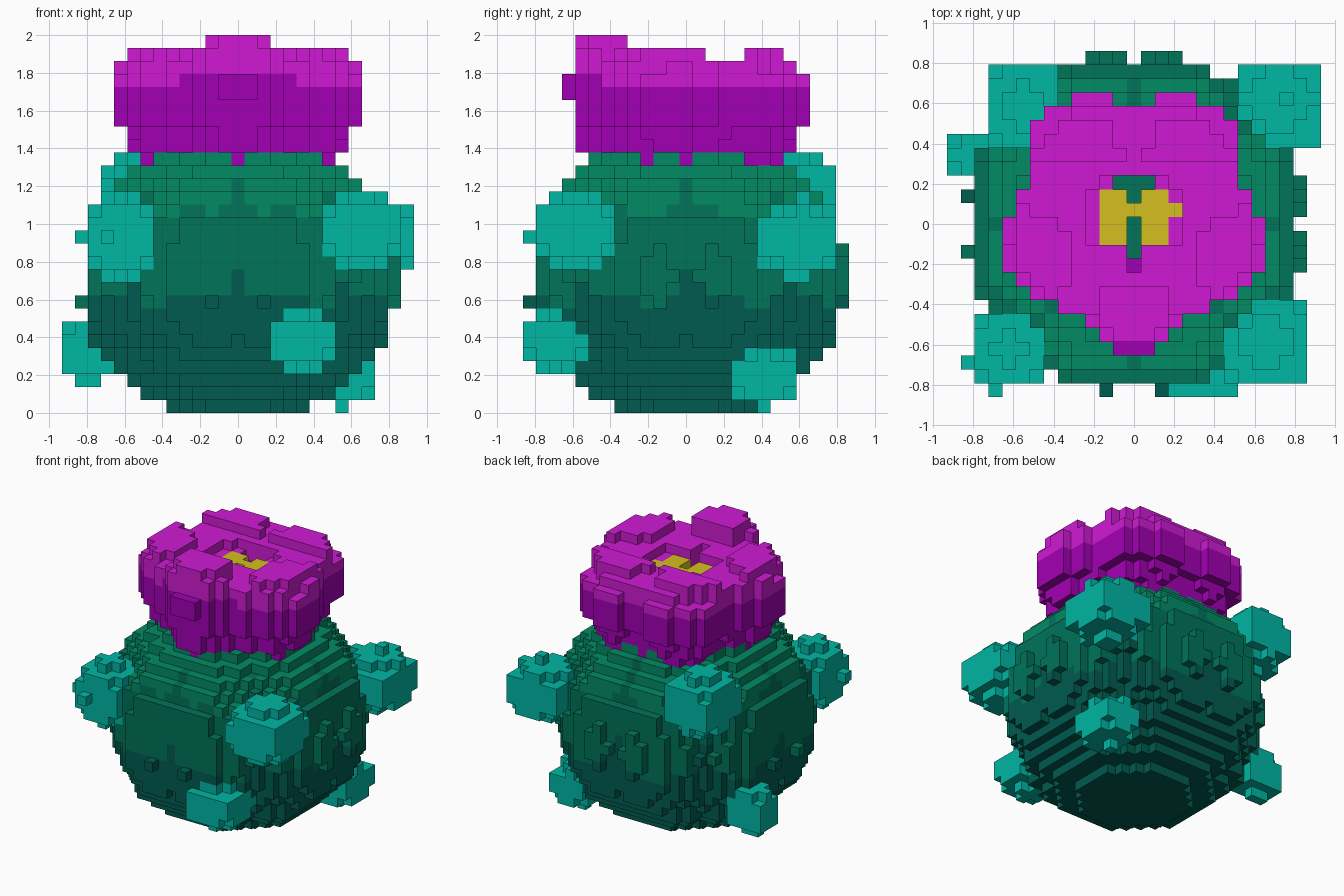
import bpy
import bmesh
from math import atan2, hypot, sin, cos, pi, radians
from mathutils import Vector

cube = bpy.data.objects.get("Cube")
if cube:
    bpy.data.objects.remove(cube, do_unlink=True)

V = 2 / 29  # edge length of one block


def linear(c):
    c /= 255
    return c / 12.92 if c <= 0.04045 else ((c + 0.055) / 1.055) ** 2.4


def material(name, *rgb):
    m = bpy.data.materials.new(name)
    col = tuple(linear(c) for c in rgb) + (1,)
    m.diffuse_color = col
    m.use_nodes = True
    node = next(n for n in m.node_tree.nodes if n.type == "BSDF_PRINCIPLED")
    node.inputs["Base Color"].default_value = col
    return m


deep_green = material("deep_green", 0, 91, 80)
mid_green = material("mid_green", 0, 115, 90)
light_green = material("light_green", 2, 139, 101)
teal = material("teal", 0, 183, 164)
magenta = material("magenta", 208, 26, 212)
purple = material("purple", 162, 0, 179)
yellow = material("yellow", 212, 192, 31)

# Block grid: x and y indices are centred, k counts layers upwards
GRID = [(i, j, k) for i in range(-14, 15) for j in range(-14, 15) for k in range(29)]


def centre(c):
    return Vector((c[0], c[1], c[2] + 0.5)) * V


# Body: stacked layers of a plump ball with shallow vertical ribs
LAYERS = [5.5, 7.5, 8.6, 10, 10.6, 11.2, 11.5, 11.8, 12.06, 12.12, 12.2, 12.12,
          12.06, 11.7, 11.4, 11, 10.4, 9.5, 8.5, 7.1]


def rib(i, j):
    return abs(sin(4 * atan2(j, i)))


def in_body(c):
    i, j, k = c
    if k >= len(LAYERS) or min(i, j) < -11 and k != 8:
        return False
    return hypot(i, j) <= LAYERS[k] + 0.7 * (rib(i, j) - 0.45)


# Spines: stubby wedges that thin out towards their corners
# (centre, half width, half height)
SPINES = {
    "spine_upper_front_left": ((0.67, -0.60, 0.97), 0.19, 0.24),
    "spine_upper_back_left": ((0.73, 0.60, 0.92), 0.19, 0.24),
    "spine_upper_back_right": ((-0.54, 0.60, 1.16), 0.19, 0.25),
    "spine_upper_front_right": ((-0.615, -0.615, 0.935), 0.18, 0.25),
    "spine_lower_front": ((0.34, -0.69, 0.38), 0.145, 0.20),
    "spine_lower_right": ((-0.79, 0.345, 0.32), 0.13, 0.18),
    "spine_lower_back_left": ((0.57, 0.41, 0.20), 0.145, 0.18),
    "spine_tip_front": ((-0.69, -0.83, 0.93), 0.04, 0.05),
    "spine_tip_right": ((-0.83, -0.69, 0.93), 0.04, 0.05),
}


def in_spine(c, mid, half, height):
    d = centre(c) - Vector(mid)
    x, y, z = abs(d.x) / half, abs(d.y) / half, abs(d.z) / height
    return max(x, y) < 1 and z + 0.34 * (x + y) < 1


# Flower: five lobes, the front one tallest, around a sunken core
PROFILE = {19: 0.8, 20: 0.88, 21: 0.9, 27: 0.93, 28: 0.9}


def lobe(i, j):
    return cos(5 * (atan2(j, i) + pi / 2))


def flower_top(i, j):
    r = hypot(i, j)
    if -3 < i < 3 and -9 < j < -4:
        return 29
    if i == 0 and j == -3:
        return 24
    if r < 4:
        return 27 if j < -1 else 26
    if r > 9.2 or j < -8:
        return 26
    petal = lobe(i, j) > -0.6 and (j < 2 or 4 < j < 8)
    return 28 if petal and r > 5 else 27


def in_slot(c):
    i, j, k = c
    return k > 19 and (i == 0 and j in (-2, -1, 0, 2, 3) or abs(i) == 1 and j == 3)


def in_core(c):
    i, j, k = c
    patch = -2 < j < 3 and abs(i) < 3 or (i, j) == (3, 1)
    return patch and 19 < k < 26 and not in_slot(c)


def in_flower(c):
    i, j, k = c
    if not 19 <= k < flower_top(i, j) or in_slot(c) or j < -8 and k < 24:
        return False
    edge = 9.1 + 0.8 * lobe(i, j) + 0.5 * sin(atan2(j, i))
    return hypot(i, j) <= edge * PROFILE.get(k, 1)


# Share the blocks out between the parts, spines first
parts = {}
taken = set()


def claim(name, test):
    cells = {c for c in GRID if c not in taken and test(c)}
    taken.update(cells)
    parts[name] = cells


for name, shape in SPINES.items():
    claim(name, lambda c: in_spine(c, *shape))
claim("cactus_body", in_body)
claim("flower_core", in_core)
claim("flower_petals", in_flower)


# Colour rules
def body_colour(c):
    i, j, k = c
    if hypot(i, j) < 4 and k > 17:
        return 1
    groove = max(0, 1 - 2 * rib(i, j))
    h = (k + 0.5) * V - 0.2 * groove - 0.03 * sin(9 * atan2(j, i))
    return 0 if h < 0.59 else 1 if h < 1.05 else 2


def petal_colour(c):
    i, j, k = c
    rim = 26 if abs(i) < 5 and j < -4 else 25
    return 0 if k >= rim else 1


def plain(c):
    return 0


# Corner offsets of the six sides of a block
SIDES = []
for axis in range(3):
    for s in (-1, 1):
        n, u = Vector((0, 0, 0)), Vector((0, 0, 0))
        n[axis] = s
        u[(axis + 1) % 3] = 1
        w = n.cross(u)
        SIDES.append((n, [n + u + w, n - u + w, n - u - w, n + u - w]))


def build(name, mats, rule):
    bm = bmesh.new()
    for c in sorted(parts[name]):
        for n, corners in SIDES:
            if tuple(int(a + b) for a, b in zip(c, n)) in taken:
                continue
            f = bm.faces.new([bm.verts.new(centre(c) + p * V / 2) for p in corners])
            f.material_index = rule(c)
    bmesh.ops.remove_doubles(bm, verts=bm.verts, dist=V / 100)
    # Merge neighbouring blocks into flat panels
    bmesh.ops.dissolve_limit(bm, angle_limit=radians(1), verts=bm.verts,
                             edges=bm.edges, delimit={"MATERIAL"})
    me = bpy.data.meshes.new(name)
    bm.to_mesh(me)
    bm.free()
    for m in mats:
        me.materials.append(m)
    bpy.context.collection.objects.link(bpy.data.objects.new(name, me))


for name in SPINES:
    build(name, [teal], plain)
build("cactus_body", [deep_green, mid_green, light_green], body_colour)
build("flower_core", [yellow], plain)
build("flower_petals", [magenta, purple], petal_colour)
